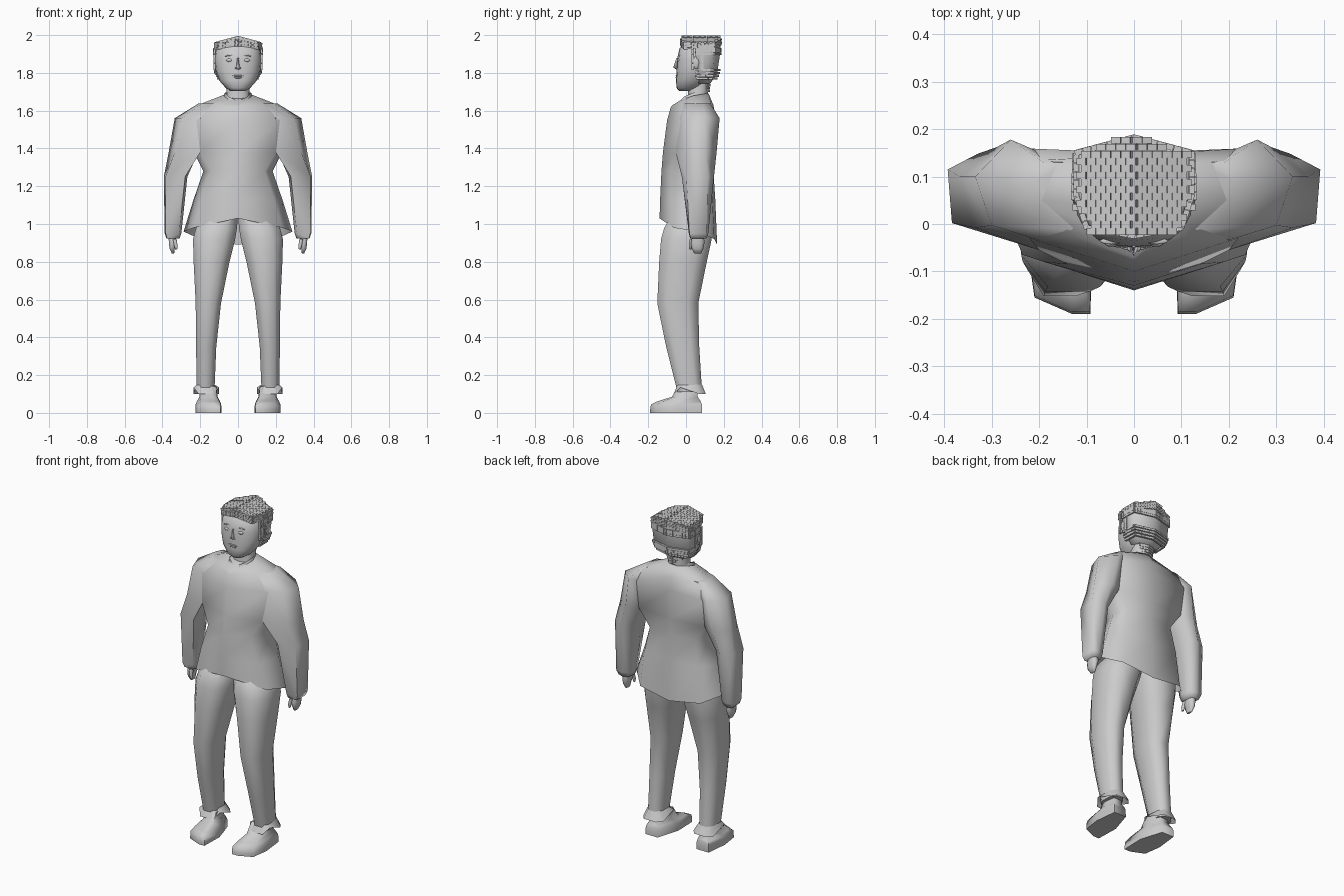
import bpy, bmesh, math
from mathutils import Matrix, Vector

cube = bpy.data.objects.get("Cube")
if cube:
    bpy.data.objects.remove(cube)

GREY = (0.6, 0.6, 0.6, 1)
mat = bpy.data.materials.new("plain grey")
mat.use_nodes = True
mat.diffuse_color = GREY
mat.node_tree.nodes["Principled BSDF"].inputs["Base Color"].default_value = GREY
smooth_parts = []


def finish(name, bm, smooth=True):
    me = bpy.data.meshes.new(name)
    bm.to_mesh(me)
    bm.free()
    me.materials.append(mat)
    ob = bpy.data.objects.new(name, me)
    bpy.context.collection.objects.link(ob)
    if smooth:
        smooth_parts.append(ob)
    return ob


def loft(name, rings, sign=1, cap_start=True, cap_end=True):
    """Skin a list of equal-length closed rings; sign -1 mirrors to the right."""
    bm = bmesh.new()
    vs = [[bm.verts.new((x * sign, y, z)) for x, y, z in r] for r in rings]
    n = len(vs[0])
    for a, b in zip(vs, vs[1:]):
        for i in range(n):
            j = (i + 1) % n
            bm.faces.new((a[i], a[j], b[j], b[i]))
    if cap_start:
        bm.faces.new(vs[0][::-1])
    if cap_end:
        bm.faces.new(vs[-1])
    bmesh.ops.recalc_face_normals(bm, faces=bm.faces)
    return finish(name, bm)


def sym(half):
    """Complete a left half outline (front centre to back centre)."""
    return half + [(-x, y, z) for x, y, z in half[-2:0:-1]]


def level(z, *pts):
    return [(x, y, z) for x, y in pts]


def flat(z, *pts):
    return sym(level(z, *pts))


def box_ring(x0, x1, y0, y1, z, k=0.25):
    """Rectangle with cut corners."""
    a, b = (x1 - x0) * k, (y1 - y0) * k
    return [(x0 + a, y0, z), (x1 - a, y0, z), (x1, y0 + b, z), (x1, y1 - b, z),
            (x1 - a, y1, z), (x0 + a, y1, z), (x0, y1 - b, z), (x0, y0 + b, z)]


def oval(z, rx, y0, y1, n=20, p=0.85):
    cy, ry = (y0 + y1) / 2, (y1 - y0) / 2
    pw = lambda v: math.copysign(abs(v) ** p, v)
    ts = [2 * math.pi * i / n for i in range(n)]
    return [(rx * pw(math.sin(t)), cy - ry * pw(math.cos(t)), z) for t in ts]


def ball(name, loc, size, rot=0):
    bm = bmesh.new()
    m = Matrix.Translation(loc) @ Matrix.Rotation(rot, 4, 'Y') @ Matrix.Diagonal((*size, 1))
    bmesh.ops.create_uvsphere(bm, u_segments=12, v_segments=8, radius=1, matrix=m)
    return finish(name, bm)


# Jacket body, open at the pointed hem
loft("jacket_body", [
    sym([(0, -.14, 1.03), (.235, -.065, .98), (.288, .06, .96), (.2, .15, .92), (0, .165, .89)]),
    flat(1.13, (0, -.137), (.19, -.08), (.235, .05), (.18, .14), (0, .155)),
    flat(1.28, (0, -.13), (.14, -.085), (.183, .04), (.15, .13), (0, .145)),
    flat(1.38, (0, -.122), (.2, -.055), (.235, .04), (.22, .135), (0, .15)),
    flat(1.55, (0, -.1), (.22, -.03), (.29, .06), (.24, .16), (0, .15)),
    sym([(0, -.08, 1.62), (.13, -.025, 1.63), (.2, .05, 1.635), (.19, .135, 1.625), (0, .145, 1.63)]),
    sym([(0, -.07, 1.63), (.05, -.03, 1.655), (.085, .04, 1.68), (.06, .1, 1.69), (0, .12, 1.69)]),
], cap_start=False)

# Shirt collar
loft("shirt_collar", [
    sym([(0, -.06, 1.625), (.045, -.03, 1.65), (.075, .04, 1.67), (.055, .1, 1.68), (0, .115, 1.68)]),
    sym([(0, -.035, 1.65), (.05, -.01, 1.675), (.07, .04, 1.695), (.05, .09, 1.7), (0, .108, 1.7)]),
], cap_start=False, cap_end=False)

FOOT = [(.092, -.19), (.13, -.19), (.21, -.155), (.225, -.05), (.21, .085), (.13, .085), (.088, -.05)]


def foot_ring(z, s):
    return [(.155 + (x - .155) * (0.4 + 0.6 * s), .04 + (y - .04) * s, z) for x, y in FOOT]


for sign, side in ((1, "left"), (-1, "right")):
    # Sleeve flowing out of the chest, then hand and thumb
    loft(side + "_sleeve", [
        level(1.637, (.13, -.012), (.19, .01), (.21, .09), (.19, .13), (.13, .13), (.1, .06)),
        level(1.56, (.2, -.034), (.3, -.003), (.335, .1), (.26, .178), (.2, .152), (.15, .06)),
        level(1.38, (.2, -.055), (.335, -.008), (.367, .1), (.29, .162), (.22, .135), (.21, .04)),
        level(1.25, (.28, -.022), (.384, .002), (.393, .115), (.33, .148), (.285, .12), (.268, .04)),
        level(.95, (.312, .015), (.383, .018), (.388, .11), (.35, .118), (.312, .105), (.3, .05)),
        level(.922, (.318, .022), (.375, .025), (.378, .1), (.35, .108), (.318, .097), (.31, .05)),
    ], sign)
    loft(side + "_hand", [
        box_ring(.33, .368, .035, .095, .94),
        box_ring(.325, .366, .025, .098, .9),
        box_ring(.335, .362, .03, .092, .87),
        box_ring(.338, .35, .045, .08, .843)], sign)
    loft(side + "_thumb", [
        box_ring(.325, .345, .02, .045, .92),
        box_ring(.32, .338, .015, .035, .885),
        box_ring(.322, .332, .018, .03, .865)], sign)
    # Trouser leg with flared cuff
    loft(side + "_trouser_leg", [
        box_ring(.0, .16, -.06, .11, 1.07),
        box_ring(.005, .222, -.115, .138, .98),
        box_ring(.015, .238, -.132, .136, .92),
        box_ring(.045, .235, -.142, .11, .8),
        box_ring(.09, .224, -.152, .065, .58),
        box_ring(.115, .222, -.105, .07, .35),
        box_ring(.125, .218, -.045, .085, .11)], sign)
    cuff = box_ring(.1, .235, -.065, .105, .1, .2)
    loft(side + "_trouser_cuff", [
        box_ring(.125, .218, -.045, .085, .15),
        [(x, y, z + (.035 if i in (2, 7) else 0)) for i, (x, y, z) in enumerate(cuff)],
    ], sign, False, False)
    # Shoe
    loft(side + "_shoe", [foot_ring(0, 1), foot_ring(.015, 1), foot_ring(.045, .98),
                          foot_ring(.062, .82), foot_ring(.085, .5), foot_ring(.14, .36)], sign)
    # Facial features in pairs
    ball(side + "_eye", (.046 * sign, -.04, 1.867), (.017, .008, .009))
    ball(side + "_eyebrow", (.048 * sign, -.036, 1.892), (.024, .007, .003), .12 * sign)
    ball(side + "_nostril", (.009 * sign, -.05, 1.826), (.006, .008, .005))
    ball(side + "_ear", (.12 * sign, .055, 1.855), (.01, .02, .035))

# Neck and head
loft("neck", [oval(1.62, .075, .0, .12), oval(1.68, .06, .01, .115), oval(1.78, .065, .01, .13)])
loft("head", [
    oval(1.703, .035, -.035, .04), oval(1.72, .065, -.05, .08), oval(1.76, .1, -.053, .115),
    oval(1.81, .118, -.05, .145), oval(1.87, .125, -.048, .165), oval(1.93, .117, -.035, .165),
    oval(1.965, .09, .01, .15)])
loft("nose", [
    [(-.012, -.04, 1.815), (.012, -.04, 1.815), (0, -.045, 1.815)],
    [(-.012, -.045, 1.826), (.012, -.045, 1.826), (0, -.068, 1.828)],
    [(-.005, -.045, 1.88), (.005, -.045, 1.88), (0, -.05, 1.88)]])
ball("upper_lip", (0, -.048, 1.785), (.03, .008, .004))
ball("lower_lip", (0, -.047, 1.775), (.024, .009, .005))

# Hair shell: nape, sides and back, then a flat crown
OUTLINE = ((0, -.025), (.1, -.008), (.122, .06), (.122, .15), (0, .183))
loft("hair", [
    flat(1.745, (0, .06), (.07, .06), (.08, .07), (.065, .115), (0, .13)),
    flat(1.8, (0, .06), (.1, .06), (.127, .07), (.115, .14), (0, .165)),
    flat(1.91, (0, .05), (.1, .045), (.128, .05), (.122, .15), (0, .182)),
    flat(1.942, *OUTLINE),
    sym([(x * .9, .07 + (y - .07) * .95, 1.99 - .28 * x) for x, y in OUTLINE])])

# Brick-like locks over the hair
locks = bmesh.new()


def lock(loc, size, angle=0, tilt=0):
    m = (Matrix.Translation(loc) @ Matrix.Rotation(angle, 4, 'Z')
         @ Matrix.Rotation(tilt, 4, 'Y') @ Matrix.Diagonal((*size, 1)))
    bmesh.ops.create_cube(locks, size=1, matrix=m)


def lock_row(path, z, step, size, shift=0, slope=0):
    """Lay locks end to end along a path, dropping towards the sides by slope."""
    for a, b in zip(path, path[1:]):
        a, b = Vector(a), Vector(b)
        d = b - a
        n = max(1, round(d.length / step))
        for i in range(n):
            p = a + d * ((i + .5 + shift) / n)
            lock((p.x, p.y, z - slope * abs(p.x)), (d.length / n * .94, *size),
                 math.atan2(d.y, d.x))


for row in range(14):
    y = -.016 + row * .0148
    half = .1 + .022 * min(1, (y + .02) / .12)
    if y > .145:
        half *= max(.12, (.195 - y) / .05)
    count = int(half / .021)
    for i in range(-count, count + 1):
        x = i * .021 + (.005 if row % 2 else -.005)
        if abs(x) < half:
            lock((x, y, 1.989 - .27 * abs(x)), (.0204, .0142, .014), 0, math.copysign(.26, x))

# Fringe and side bands follow the sloping crown
band = [(x, y) for x, y, z in flat(0, *OUTLINE)]
for row in range(4):
    lock_row(band + band[:1], 1.95 + .0095 * row, .018, (.012, .009), .2 * (row % 2), .2)
back = [(.127, .05), (.124, .15), (0, .183), (-.124, .15), (-.127, .05)]
for z, s in ((1.925, 1), (1.913, 1), (1.9, 1), (1.815, .95), (1.8, .92), (1.785, .88), (1.77, .82)):
    lock_row([(x * s, .06 + (y - .06) * s) for x, y in back], z, .018, (.012, .012))
for z, w in ((1.75, .06), (1.735, .05), (1.72, .045), (1.705, .035)):
    lock_row([(w, .105), (0, .122), (-w, .105)], z, .016, (.014, .012))
# Sideburns in front of and behind the ears
for sign in (1, -1):
    for i in range(9):
        lock((.124 * sign, .035, 1.82 + i * .0125), (.012, .014, .0115))
        lock((.122 * sign, .085, 1.82 + i * .0125), (.014, .014, .0115))
finish("hair_locks", locks, False)

# Smooth shading that keeps hard edges
bpy.ops.object.select_all(action='DESELECT')
for ob in smooth_parts:
    ob.select_set(True)
bpy.context.view_layer.objects.active = smooth_parts[0]
bpy.ops.object.shade_smooth_by_angle(angle=math.radians(75))
